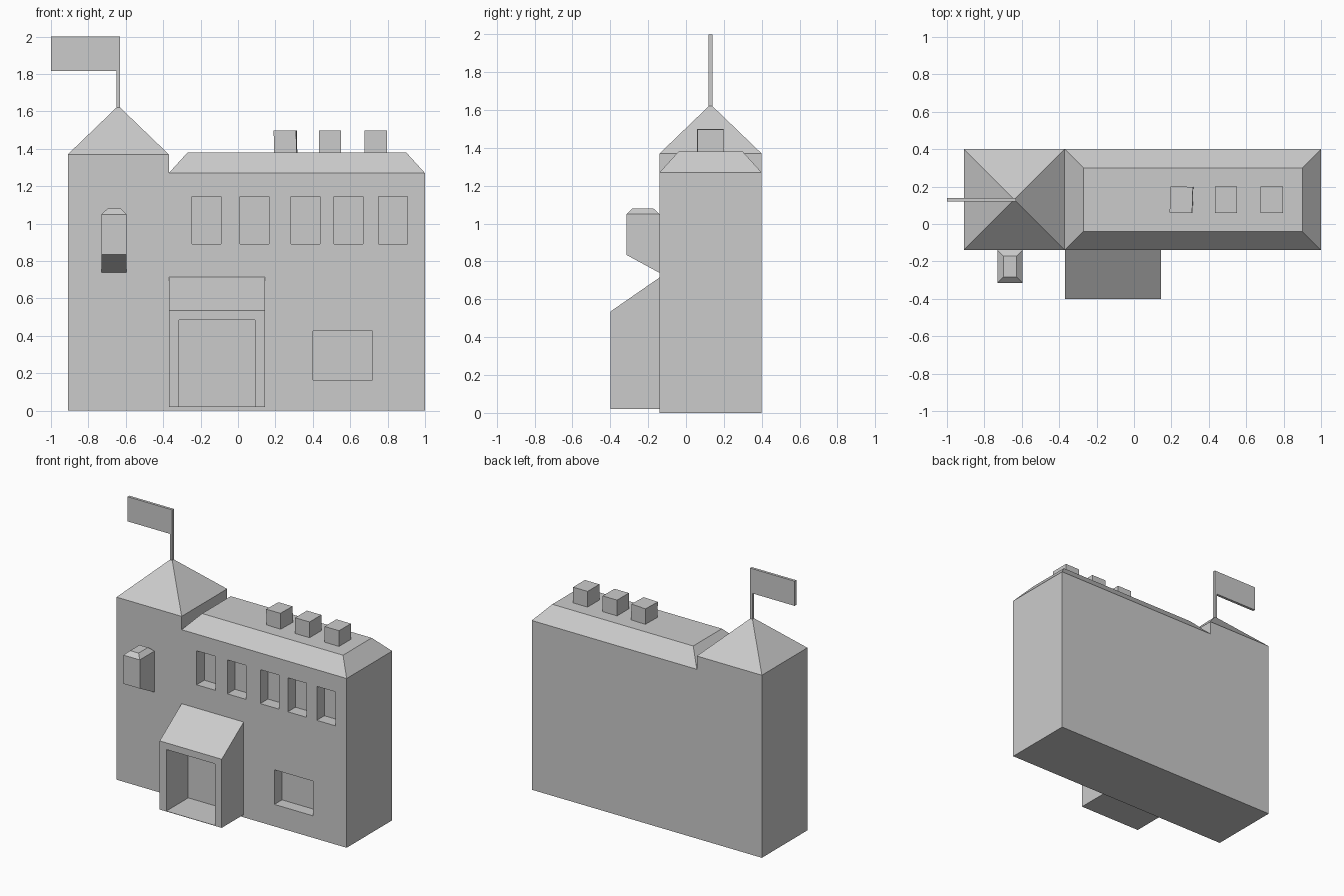
import bpy, bmesh
from mathutils import Matrix, Vector

if "Cube" in bpy.data.objects:
    bpy.data.objects.remove(bpy.data.objects["Cube"])


def finish(name, bm):
    bmesh.ops.recalc_face_normals(bm, faces=bm.faces)
    me = bpy.data.meshes.new(name)
    bm.to_mesh(me)
    bm.free()
    ob = bpy.data.objects.new(name, me)
    bpy.context.collection.objects.link(ob)
    return ob


def add_box(bm, x, y, z):
    size = (x[1] - x[0], y[1] - y[0], z[1] - z[0])
    mid = Vector((sum(x) / 2, sum(y) / 2, sum(z) / 2))
    m = Matrix.Translation(mid) @ Matrix.Diagonal((*size, 1))
    bmesh.ops.create_cube(bm, size=1, matrix=m)


def boxes(name, items):
    bm = bmesh.new()
    for it in items:
        add_box(bm, *it)
    return finish(name, bm)


def prism(name, pts, direction):
    """Extrude a closed 3D outline along a direction."""
    bm = bmesh.new()
    f = bm.faces.new([bm.verts.new(p) for p in pts])
    r = bmesh.ops.extrude_face_region(bm, geom=[f], use_keep_orig=True)
    vs = [g for g in r["geom"] if isinstance(g, bmesh.types.BMVert)]
    bmesh.ops.translate(bm, verts=vs, vec=direction)
    return finish(name, bm)


def hip(name, x, y, z, inset):
    """Open-bottomed hipped roof; a full inset ends in a point."""
    def ring(i, h):
        return [(x[0] + i, y[0] + i, h), (x[1] - i, y[0] + i, h),
                (x[1] - i, y[1] - i, h), (x[0] + i, y[1] - i, h)]
    bm = bmesh.new()
    low = [bm.verts.new(p) for p in ring(0, z[0])]
    top = [bm.verts.new(p) for p in ring(inset, z[1])]
    for i in range(4):
        j = (i + 1) % 4
        bm.faces.new((low[i], low[j], top[j], top[i]))
    bm.faces.new(top)
    bmesh.ops.remove_doubles(bm, verts=bm.verts, dist=1e-4)
    return finish(name, bm)


def cut(ob, items):
    cutter = boxes(ob.name + "_cutter", items)
    cutter.hide_render = True
    mod = ob.modifiers.new("openings", "BOOLEAN")
    mod.operation, mod.solver, mod.object = "DIFFERENCE", "EXACT", cutter
    bpy.context.view_layer.objects.active = ob
    bpy.ops.object.modifier_apply(modifier=mod.name)
    bpy.data.objects.remove(cutter)


FRONT, BACK = -0.14, 0.40

# Tower and hall walls with recessed windows
outline = [(-0.91, 0), (1, 0), (1, 1.27), (-0.37, 1.27), (-0.37, 1.37), (-0.91, 1.37)]
walls = prism("walls", [(x, FRONT, z) for x, z in outline], (0, BACK - FRONT, 0))
recess = (FRONT - 0.1, FRONT + 0.09)
windows = [((x, x + 0.155), recess, (0.89, 1.145)) for x in (-0.245, 0.01, 0.283, 0.512, 0.752)]
windows.append(((0.40, 0.72), recess, (0.165, 0.425)))
cut(walls, windows)

# Roofs
hip("tower_roof", (-0.91, -0.37), (FRONT, BACK), (1.37, 1.63), 0.27)
hip("hall_roof", (-0.37, 1), (FRONT, BACK), (1.27, 1.38), 0.1)

# Porch with a deep doorway
side = [(FRONT, 0.02), (-0.40, 0.02), (-0.40, 0.535), (FRONT, 0.715)]
porch = prism("porch", [(-0.37, y, z) for y, z in side], (0.515, 0, 0))
cut(porch, [((-0.315, 0.09), (-0.5, -0.1), (0.023, 0.485))])

# Tower bay with a sloped underside and small hipped cap
bay = [(FRONT, 0.74), (-0.315, 0.835), (-0.315, 1.05), (FRONT, 1.05)]
prism("tower_bay", [(-0.73, y, z) for y, z in bay], (0.135, 0, 0))
hip("bay_cap", (-0.73, -0.595), (-0.315, FRONT), (1.05, 1.08), 0.032)

# Chimneys, the first slightly crooked
for i, x in enumerate((0.255, 0.492, 0.737)):
    ob = boxes(f"chimney_{i + 1}", [((-0.06, 0.06), (-0.07, 0.07), (-0.01, 0.118))])
    ob.location = (x, 0.13, 1.38)
    if i == 0:
        ob.rotation_euler = (0, -0.02, -0.03)

# Flagpole and flag
boxes("flagpole", [((-0.65, -0.63), (0.12, 0.14), (1.6, 2.0))])
boxes("flag", [((-1, -0.65), (0.12, 0.14), (1.815, 2.0))])
